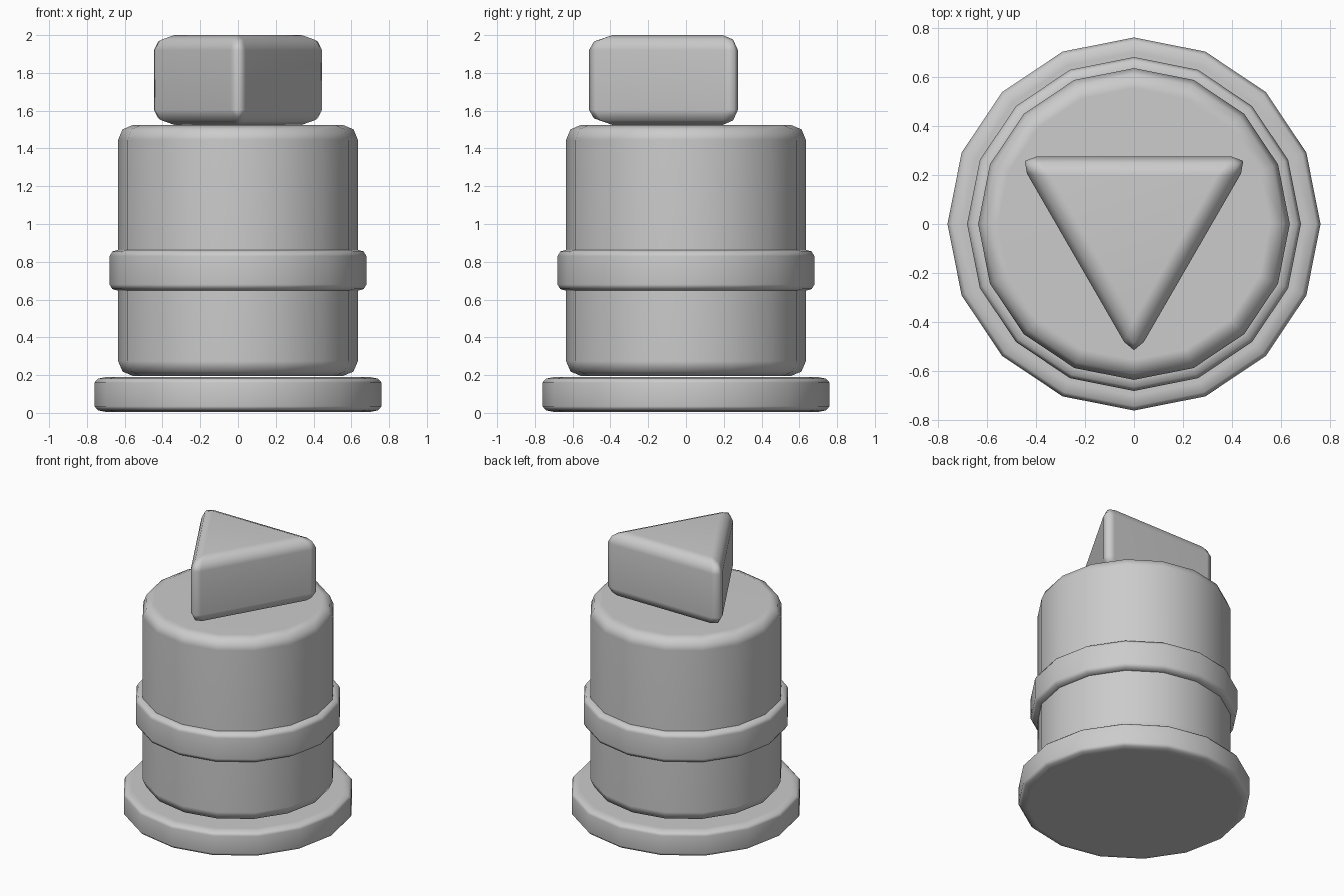
import bpy, bmesh
from math import sin, cos, pi

if "Cube" in bpy.data.objects:
    bpy.data.objects.remove(bpy.data.objects["Cube"], do_unlink=True)

grey = bpy.data.materials.new("plain_grey")
grey.use_nodes = True
GREY = (0.6, 0.6, 0.6, 1)
grey.diffuse_color = GREY
grey.node_tree.nodes["Principled BSDF"].inputs["Base Color"].default_value = GREY


def rounded_prism(name, sides, radius, bottom, top, bevel, bevel_z, all_edges=False):
    """Upright prism, one corner facing the front, with rounded edges."""
    stretch = bevel_z / bevel
    height = (top - bottom) / stretch
    bm = bmesh.new()
    ring = [2 * pi * i / sides - pi / 2 for i in range(sides)]
    base = bm.faces.new([bm.verts.new((radius * cos(a), radius * sin(a), 0)) for a in ring])
    lid = bmesh.ops.extrude_face_region(bm, geom=[base], use_keep_orig=True)["geom"]
    bmesh.ops.translate(bm, verts=[v for v in lid if isinstance(v, bmesh.types.BMVert)],
                        vec=(0, 0, height))
    bmesh.ops.recalc_face_normals(bm, faces=bm.faces)
    # Round the rims, and the upright corners too if asked
    edges = [e for e in bm.edges
             if all_edges or abs(e.verts[0].co.z - e.verts[1].co.z) < 0.001]
    bmesh.ops.bevel(bm, geom=edges, offset=bevel, offset_type='OFFSET', segments=2,
                    profile=0.5, affect='EDGES')
    for v in bm.verts:
        v.co.z = bottom + v.co.z * stretch
    bmesh.ops.recalc_face_normals(bm, faces=bm.faces)
    for f in bm.faces:
        f.smooth = True
    mesh = bpy.data.meshes.new(name)
    bm.to_mesh(mesh)
    bm.free()
    mesh.materials.append(grey)
    obj = bpy.data.objects.new(name, mesh)
    bpy.context.collection.objects.link(obj)
    # Keep the broad faces looking flat
    obj.modifiers.new("weighted_normals", 'WEIGHTED_NORMAL')
    return obj


rounded_prism("base_disc", 16, 0.76, 0.005, 0.19, 0.06, 0.03)
rounded_prism("body", 16, 0.635, 0.195, 1.525, 0.08, 0.08)
rounded_prism("middle_band", 16, 0.68, 0.645, 0.865, 0.05, 0.035)
rounded_prism("triangle_top", 3, 0.55, 1.525, 2.0, 0.08, 0.08, all_edges=True)
